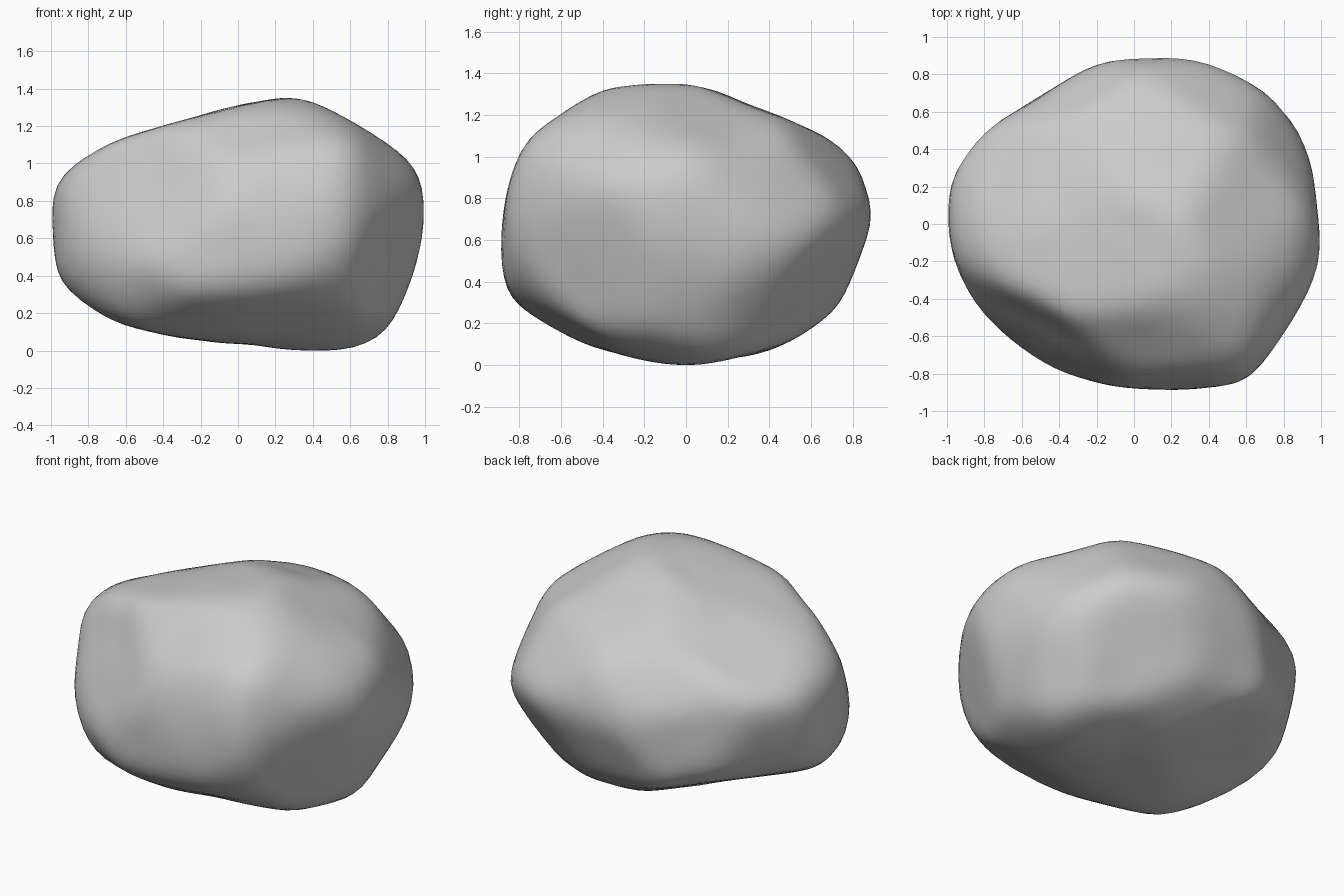
import bpy
import bmesh
from math import radians, sin, cos
from mathutils import Vector, noise

default_cube = bpy.data.objects.get("Cube")
if default_cube:
    bpy.data.objects.remove(default_cube, do_unlink=True)

EDGE_SHARPNESS = 80
SWELL = 0.016  # allowance for the wear that follows
SLANT = 26

# Convex outlines of the boulder about its middle: lengthwise, crosswise, plan
LENGTH_OUTLINE = [(-1, .1), (-.97, -.25), (-.9, -.37), (-.8, -.48), (-.4, -.58),
                  (.53, -.68), (.7, -.65), (.79, -.59), (.94, -.23), (1, .07),
                  (.98, .24), (.88, .37), (.38, .68), (.1, .65), (-.63, .45),
                  (-.84, .37), (-.98, .22)]
CROSS_OUTLINE = [(-.9, -.08), (-.87, -.28), (-.8, -.41), (-.6, -.55), (0, -.68),
                 (.48, -.57), (.7, -.44), (.89, .04), (.82, .29), (.68, .41),
                 (.02, .67), (-.1, .68), (-.4, .64), (-.58, .58), (-.73, .47),
                 (-.84, .22)]
PLAN_OUTLINE = [(-1, .22), (-1, 0), (-.95, -.22), (-.8, -.5), (-.5, -.74),
                (-.16, -.86), (.2, -.89), (.63, -.84), (.73, -.77), (.9, -.49),
                (1, -.2), (.95, .28), (.86, .56), (.73, .72), (.43, .88),
                (.3, .9), (0, .89), (-.2, .85), (-.85, .45)]
# Slanted outlines that chip away the corners
FRONT_CORNER = [(-.94, -.19), (-.83, .41), (-.64, .56), (.15, .63), (.58, .56),
                (1.02, .05), (.97, -.24), (.61, -.75), (.18, -.81), (-.71, -.55)]
BACK_CORNER = [(-1.02, .02), (-.66, .59), (-.29, .77), (-.02, .81), (.18, .77),
               (.58, .52), (.94, -.21), (.83, -.48), (.68, -.59), (-.33, -.65),
               (-.6, -.55)]
UNDER_CORNER = [(-1.04, -.14), (-.96, .32), (-.72, .58), (-.02, .73), (.25, .7),
                (.52, .56), (.93, .06), (.76, -.52), (.56, -.7), (.09, -.8),
                (-.76, -.55)]


def cutting_planes(outline, azimuth, elevation):
    """Turn every edge of an outline into a plane (normal, distance)."""
    azimuth, elevation = radians(azimuth), radians(elevation)
    axis = Vector((cos(azimuth), sin(azimuth), 0))
    across = Vector((-axis.y, axis.x, 0))
    upward = Vector((0, 0, cos(elevation))) - axis * sin(elevation)
    planes = []
    for start, end in zip(outline, outline[1:] + outline[:1]):
        start, end = Vector(start), Vector(end)
        edge = (end - start).normalized()
        flat_normal = Vector((edge.y, -edge.x))
        distance = flat_normal.dot(start)
        if distance < 0:
            flat_normal, distance = -flat_normal, -distance
        normal = across * flat_normal.x + upward * flat_normal.y
        planes.append((normal, distance + SWELL))
    return planes


def carved_radius(direction, planes):
    """Distance to the nearest cutting plane, with softened edges."""
    total = sum(max(0, normal.dot(direction) / distance) ** EDGE_SHARPNESS
                for normal, distance in planes)
    return total ** (-1 / EDGE_SHARPNESS)


planes = (cutting_planes(LENGTH_OUTLINE, -90, 0)
          + cutting_planes(CROSS_OUTLINE, 0, 0)
          + cutting_planes(PLAN_OUTLINE, -90, 90)
          + cutting_planes(FRONT_CORNER, -45, SLANT)
          + cutting_planes(BACK_CORNER, 135, SLANT)
          + cutting_planes(UNDER_CORNER, 45, -SLANT))
# Broad flat chip low on the front left corner
planes.append((Vector((.85, -.45, -.25)).normalized(), .94))

# Boulder: a sphere carved by the planes, with faint lumps, then worn smooth
bm = bmesh.new()
bmesh.ops.create_icosphere(bm, subdivisions=5, radius=1)
for vert in bm.verts:
    direction = vert.co.normalized()
    lump = 0.012 * noise.noise(direction * 4)
    vert.co = direction * (carved_radius(direction, planes) + lump)
for _ in range(4):
    bmesh.ops.smooth_vert(bm, verts=bm.verts, factor=0.5,
                          use_axis_x=True, use_axis_y=True, use_axis_z=True)

# Centre the boulder and stand it on the ground
lows = Vector([min(vert.co[i] for vert in bm.verts) for i in range(3)])
highs = Vector([max(vert.co[i] for vert in bm.verts) for i in range(3)])
middle = (lows + highs) / 2
bmesh.ops.translate(bm, verts=bm.verts, vec=(-middle.x, -middle.y, -lows.z))
for face in bm.faces:
    face.smooth = True

mesh = bpy.data.meshes.new("boulder")
bm.to_mesh(mesh)
bm.free()
boulder = bpy.data.objects.new("boulder", mesh)
bpy.context.collection.objects.link(boulder)

# Plain grey stone
stone = bpy.data.materials.new("grey_stone")
stone.use_nodes = True
colour = (0.6, 0.6, 0.6, 1)
stone.diffuse_color = colour
stone.node_tree.nodes["Principled BSDF"].inputs["Base Color"].default_value = colour
mesh.materials.append(stone)
